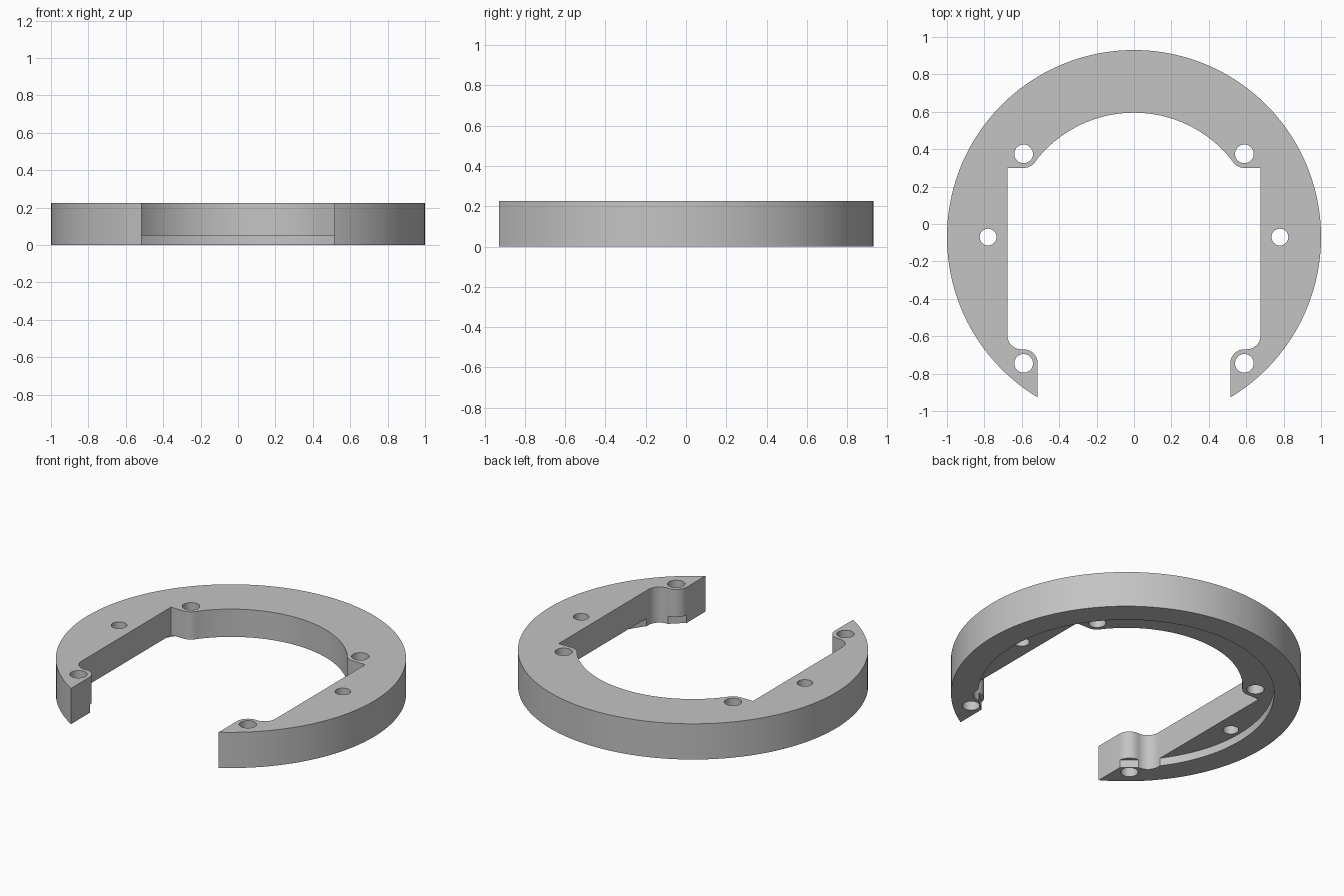
import bpy
import bmesh
from math import cos, sin, atan2, acos, radians, pi

if "Cube" in bpy.data.objects:
    bpy.data.objects.remove(bpy.data.objects["Cube"], do_unlink=True)

HEIGHT = 0.225
CY = -0.07                      # centre of the round outline
INNER_R = 0.665
RECESS_R, RECESS_DEPTH = 0.845, 0.05
BOSS_R = 0.075
HOLE_X, BACK_Y, FRONT_Y = 0.59, 0.375, -0.745
SIDE_X, TIP_X = 0.677, 0.515

grey = bpy.data.materials.new("plain_grey")
grey.use_nodes = True
grey.diffuse_color = (0.55, 0.55, 0.55, 1)
grey.node_tree.nodes["Principled BSDF"].inputs["Base Color"].default_value = (0.55, 0.55, 0.55, 1)


def arc(cx, cy, r, start, end, steps):
    angles = [start + (end - start) * i / steps for i in range(steps + 1)]
    return [(cx + r * cos(a), cy + r * sin(a)) for a in angles]


def prism(name, points, z0, z1):
    """Extrude a closed outline from z0 to z1."""
    bm = bmesh.new()
    base = bm.faces.new([bm.verts.new((x, y, z0)) for x, y in points])
    top = bmesh.ops.extrude_face_region(bm, geom=[base])["geom"]
    bmesh.ops.translate(bm, vec=(0, 0, z1 - z0),
                        verts=[v for v in top if isinstance(v, bmesh.types.BMVert)])
    bmesh.ops.recalc_face_normals(bm, faces=bm.faces)
    mesh = bpy.data.meshes.new(name)
    bm.to_mesh(mesh)
    bm.free()
    mesh.materials.append(grey)
    obj = bpy.data.objects.new(name, mesh)
    bpy.context.collection.objects.link(obj)
    return obj


def cut(target, points, z0, z1):
    cutter = prism("cutter", points, z0, z1)
    cutter.hide_render = True
    bpy.context.view_layer.objects.active = target
    mod = target.modifiers.new("cut", "BOOLEAN")
    mod.operation = "DIFFERENCE"
    mod.solver = "EXACT"
    mod.object = cutter
    bpy.ops.object.modifier_apply(modifier=mod.name)
    bpy.data.objects.remove(cutter, do_unlink=True)


# Right half of the outline, from the back centre round to the tip and inside again
tip_angle = -acos(TIP_X)
boss_angle = atan2(BACK_Y - CY, HOLE_X)
fillet_x = SIDE_X - BOSS_R
half = arc(0, CY, 1, pi / 2, tip_angle, 80)
half += arc(HOLE_X, FRONT_Y, BOSS_R, pi, pi / 2, 12)
half += arc(fillet_x, FRONT_Y + 2 * BOSS_R, BOSS_R, -pi / 2, 0, 12)
half += [(SIDE_X, BACK_Y - BOSS_R)]
half += arc(HOLE_X, BACK_Y, BOSS_R, -pi / 2, boss_angle - pi, 8)
half += arc(0, CY, INNER_R, boss_angle, pi / 2, 28)[1:]

# Mirror it to close the horseshoe outline
outline = half + [(-x, y) for x, y in reversed(half[1:-1])]
ring = prism("open_ring", outline, 0, HEIGHT)

# Shallow round recess underneath
cut(ring, arc(0, CY, RECESS_R, 0, 2 * pi, 144)[:-1], -0.1, RECESS_DEPTH)

# Screw holes
for side in (-1, 1):
    for x, y, r in ((HOLE_X, BACK_Y, 0.05), (0.78, CY, 0.045), (HOLE_X, FRONT_Y, 0.05)):
        cut(ring, arc(side * x, y, r, 0, 2 * pi, 32)[:-1], -0.1, HEIGHT + 0.1)

bpy.ops.object.select_all(action="DESELECT")
ring.select_set(True)
bpy.context.view_layer.objects.active = ring
bpy.ops.object.shade_smooth_by_angle(angle=radians(30))
